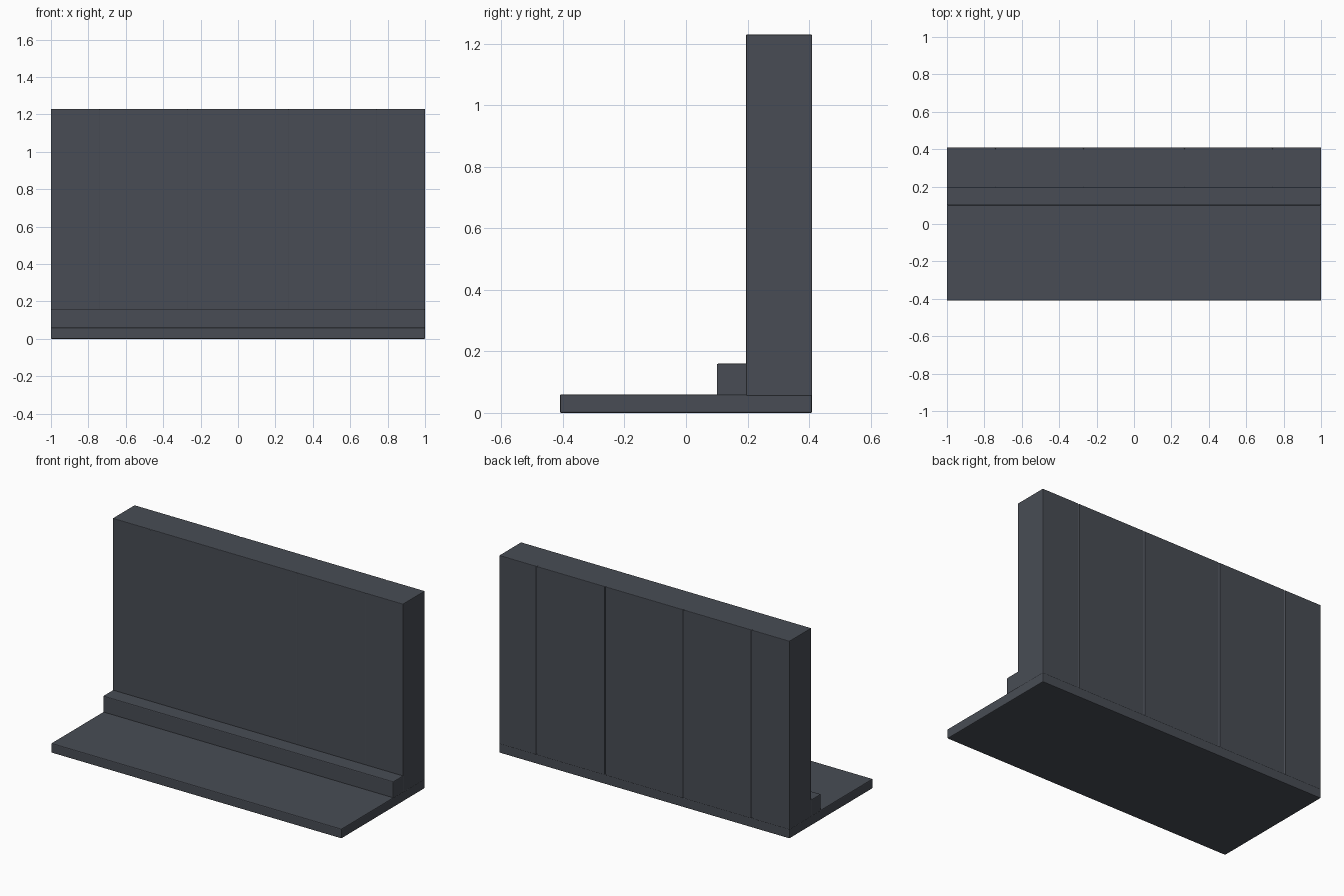
import bpy, bmesh

if "Cube" in bpy.data.objects:
    bpy.data.objects.remove(bpy.data.objects["Cube"])

# one slate colour for everything
slate = bpy.data.materials.new("dark_slate")
slate.diffuse_color = (0.065, 0.073, 0.089, 1)
slate.use_nodes = True
slate.node_tree.nodes["Principled BSDF"].inputs["Base Color"].default_value = slate.diffuse_color


def prism(name, outline, z0, z1, bevel):
    """Extrude a plan outline (counter-clockwise) from z0 to z1, softening its edges."""
    bm = bmesh.new()
    face = bm.faces.new([bm.verts.new((x, y, z0)) for x, y in outline])
    top = bmesh.ops.extrude_face_region(bm, geom=[face])["geom"]
    bmesh.ops.translate(bm, vec=(0, 0, z1 - z0),
                        verts=[g for g in top if isinstance(g, bmesh.types.BMVert)])
    bmesh.ops.recalc_face_normals(bm, faces=bm.faces)
    mesh = bpy.data.meshes.new(name)
    bm.to_mesh(mesh)
    bm.free()
    mesh.materials.append(slate)
    obj = bpy.data.objects.new(name, mesh)
    bpy.context.collection.objects.link(obj)
    mod = obj.modifiers.new("worn_edges", "BEVEL")
    mod.width = bevel
    mod.segments = 2
    mod.limit_method = "ANGLE"
    mod.angle_limit = 1.0
    return obj


def notched_side(y, depth, half, seams):
    """Points along one wall side, with a thin V groove at each panel seam."""
    pts = []
    for s in seams:
        pts += [(s - half, y), (s, y + depth), (s + half, y)]
    return pts


def rect(y0, y1):
    return [(-1, y0), (1, y0), (1, y1), (-1, y1)]


# floor slab and the step along the foot of the wall
prism("floor_slab", rect(-0.41, 0.41), 0.0, 0.06, 0.005)
prism("foot_step", rect(0.10, 0.20), 0.055, 0.16, 0.005)

# wall made of five panels: seams are faint in front and deeper behind
seams = [-0.74, -0.27, 0.27, 0.74]
front = [(-1, 0.195)] + notched_side(0.195, 0.002, 0.003, seams) + [(1, 0.195)]
back = [(-1, 0.41)] + notched_side(0.41, -0.007, 0.005, seams) + [(1, 0.41)]
prism("panel_wall", front + back[::-1], 0.055, 1.23, 0.004)
